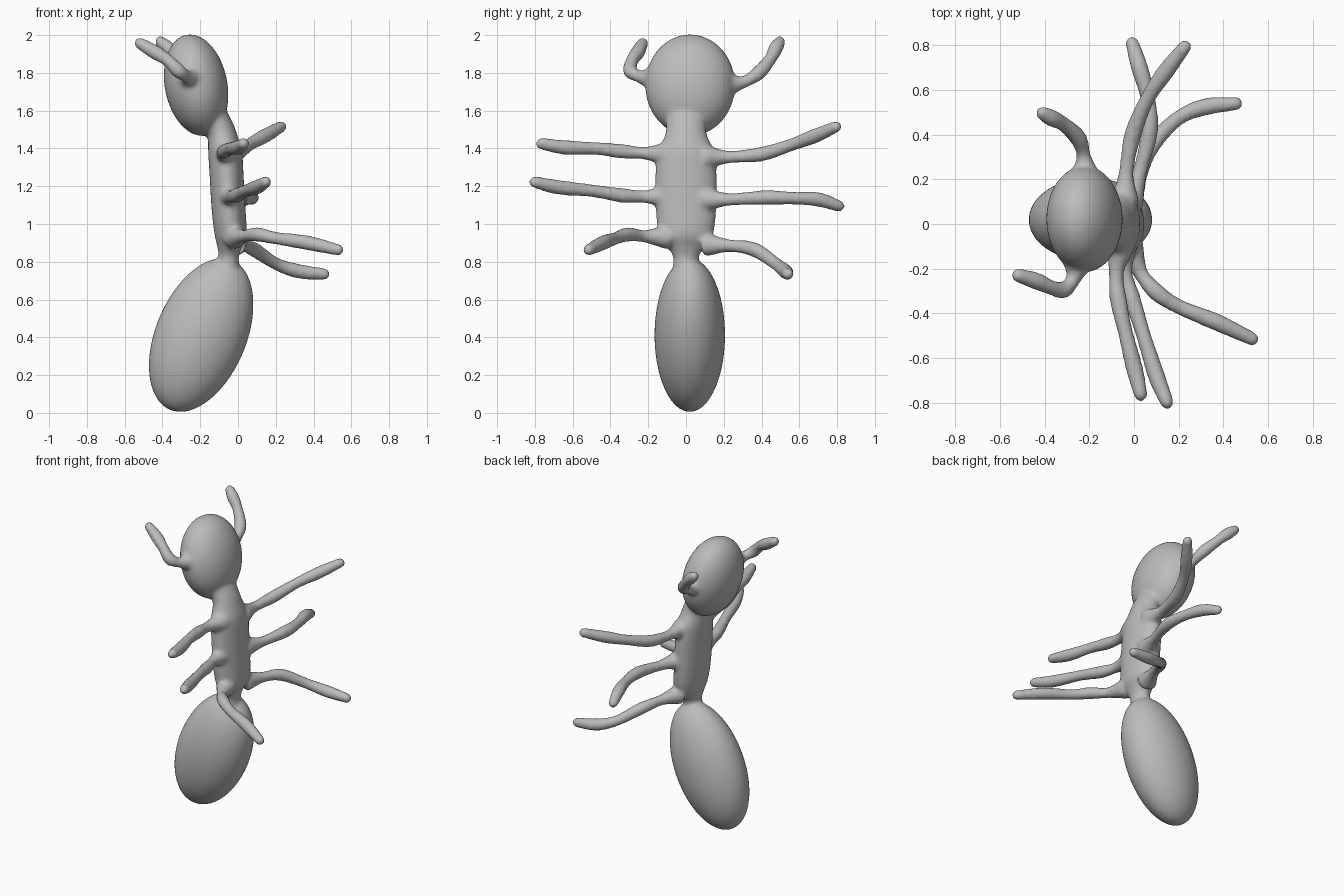
import bpy, bmesh, math
from mathutils import Vector, Matrix

if "Cube" in bpy.data.objects:
    bpy.data.objects.remove(bpy.data.objects["Cube"])

grey = bpy.data.materials.new("plain grey")
grey.diffuse_color = (0.5, 0.5, 0.5, 1)
grey.use_nodes = True
grey.node_tree.nodes["Principled BSDF"].inputs["Base Color"].default_value = grey.diffuse_color
parts = []


def finish(bm, name):
    bmesh.ops.recalc_face_normals(bm, faces=bm.faces)
    mesh = bpy.data.meshes.new(name)
    bm.to_mesh(mesh)
    bm.free()
    ob = bpy.data.objects.new(name, mesh)
    bpy.context.collection.objects.link(ob)
    parts.append(ob)


def ellipsoid(name, centre, radii, tilt):
    bm = bmesh.new()
    m = Matrix.Translation(centre) @ Matrix.Rotation(math.radians(tilt), 4, 'Y') @ Matrix.Diagonal((*radii, 1))
    bmesh.ops.create_uvsphere(bm, u_segments=48, v_segments=32, radius=1, matrix=m)
    finish(bm, name)


def loft(bm, rings):
    loops = [[bm.verts.new(p) for p in ring] for ring in rings]
    for a, b in zip(loops, loops[1:]):
        n = len(a)
        for i in range(n):
            bm.faces.new((a[i], a[(i + 1) % n], b[(i + 1) % n], b[i]))
    bm.faces.new(loops[0])
    bm.faces.new(loops[-1])


def spline(pts, steps=6):
    """Catmull-Rom through points of any dimension."""
    p = [Vector(q) for q in pts]
    p = [2 * p[0] - p[1]] + p + [2 * p[-1] - p[-2]]
    out = []
    for a, b, c, d in zip(p, p[1:], p[2:], p[3:]):
        for k in range(steps):
            t = k / steps
            out.append(0.5 * (2 * b + (c - a) * t + (2 * a - 5 * b + 4 * c - d) * t * t
                              + (3 * b - a - 3 * c + d) * t ** 3))
    return out + [p[-2]]


def limb(name, pts, root=0.065, thick=0.037):
    """Tube with a flared root, slight bulges and a rounded tip."""
    n = len(pts)
    path = []
    for i, p in enumerate(pts):
        r = root if i == 0 else thick * (0.92 if i % 2 else 1.06)
        path.append((*p, thick * 0.85 if i == n - 1 else r))
    pos = spline(path)
    end, r = pos[-1].to_3d(), pos[-1][3]
    d = (end - pos[-2].to_3d()).normalized()
    for a in (25, 50, 70, 84):                       # rounded tip
        s = math.radians(a)
        pos.append(Vector((*(end + d * r * math.sin(s)), r * math.cos(s))))
    rings = []
    for i, p in enumerate(pos):
        d = (pos[min(i + 1, len(pos) - 1)].to_3d() - pos[max(i - 1, 0)].to_3d()).normalized()
        u = d.cross(Vector((0.3, 0.0, 1.0))).normalized()
        v = d.cross(u)
        rings.append([p.to_3d() + p[3] * (u * math.cos(t) + v * math.sin(t))
                      for t in (k * math.tau / 16 for k in range(16))])
    bm = bmesh.new()
    loft(bm, rings)
    finish(bm, name)


# head and abdomen
ellipsoid("head", (-0.222, 0.022, 1.735), (0.166, 0.238, 0.272), -11)
ellipsoid("abdomen", (-0.195, 0.02, 0.412), (0.241, 0.187, 0.43), 22.6)

# thorax with neck and waist: z, x centre, x radius, y radius
sections = [(0.72, -0.06, 0.07, 0.08), (0.82, -0.05, 0.054, 0.068), (0.88, -0.045, 0.065, 0.10),
            (0.95, -0.04, 0.085, 0.145), (1.08, -0.05, 0.09, 0.16), (1.25, -0.06, 0.09, 0.163),
            (1.38, -0.068, 0.09, 0.152), (1.46, -0.08, 0.08, 0.115), (1.52, -0.10, 0.08, 0.105),
            (1.60, -0.15, 0.09, 0.11)]
bm = bmesh.new()
loft(bm, [[(x + rx * math.cos(t), ry * math.sin(t), z)
           for t in (k * math.tau / 32 for k in range(32))]
          for z, x, rx, ry in spline(sections)])
finish(bm, "thorax")

# legs, each side posed differently
limb("front_leg_near", [(-0.06, -0.10, 1.37), (-0.08, -0.22, 1.375), (-0.07, -0.34, 1.385),
                        (-0.04, -0.48, 1.40), (0.0, -0.64, 1.405), (0.03, -0.765, 1.425)])
limb("middle_leg_near", [(-0.05, -0.10, 1.145), (-0.04, -0.22, 1.145), (-0.01, -0.33, 1.15),
                         (0.04, -0.49, 1.175), (0.10, -0.68, 1.195), (0.148, -0.80, 1.222)])
limb("rear_leg_near", [(-0.02, -0.10, 0.93), (0.03, -0.22, 0.935), (0.10, -0.305, 0.945),
                       (0.20, -0.37, 0.925), (0.37, -0.44, 0.90), (0.53, -0.515, 0.863)])
limb("front_leg_far", [(-0.04, 0.10, 1.355), (-0.035, 0.23, 1.355), (-0.005, 0.40, 1.37),
                       (0.06, 0.56, 1.42), (0.14, 0.68, 1.465), (0.228, 0.795, 1.515)])
limb("middle_leg_far", [(-0.02, 0.10, 1.13), (0.025, 0.23, 1.13), (0.07, 0.42, 1.14),
                        (0.06, 0.57, 1.137), (0.025, 0.70, 1.13), (-0.008, 0.81, 1.095)])
limb("rear_leg_far", [(-0.02, 0.10, 0.89), (0.03, 0.23, 0.885), (0.085, 0.36, 0.865),
                      (0.20, 0.475, 0.79), (0.32, 0.525, 0.75), (0.457, 0.54, 0.735)])

# antennae
limb("antenna_near", [(-0.25, -0.16, 1.77), (-0.27, -0.245, 1.78), (-0.315, -0.295, 1.81),
                      (-0.37, -0.285, 1.865), (-0.44, -0.255, 1.91), (-0.52, -0.23, 1.957)], 0.08)
limb("antenna_far", [(-0.22, 0.20, 1.74), (-0.225, 0.30, 1.75), (-0.25, 0.385, 1.80),
                     (-0.32, 0.45, 1.88), (-0.37, 0.475, 1.93), (-0.41, 0.497, 1.965)], 0.08)

# fuse all parts into one soft skin
bpy.ops.object.select_all(action='DESELECT')
for ob in parts:
    ob.select_set(True)
ant = parts[0]
bpy.context.view_layer.objects.active = ant
bpy.ops.object.join()
ant.name = "ant_body"
skin = ant.modifiers.new("skin", 'REMESH')
skin.mode = 'VOXEL'
skin.voxel_size = 0.012
soft = ant.modifiers.new("soften", 'SMOOTH')
soft.factor = 0.5
soft.iterations = 8
for m in ("skin", "soften"):
    bpy.ops.object.modifier_apply(modifier=m)
ant.data.materials.clear()
ant.data.materials.append(grey)
bpy.ops.object.shade_smooth()
